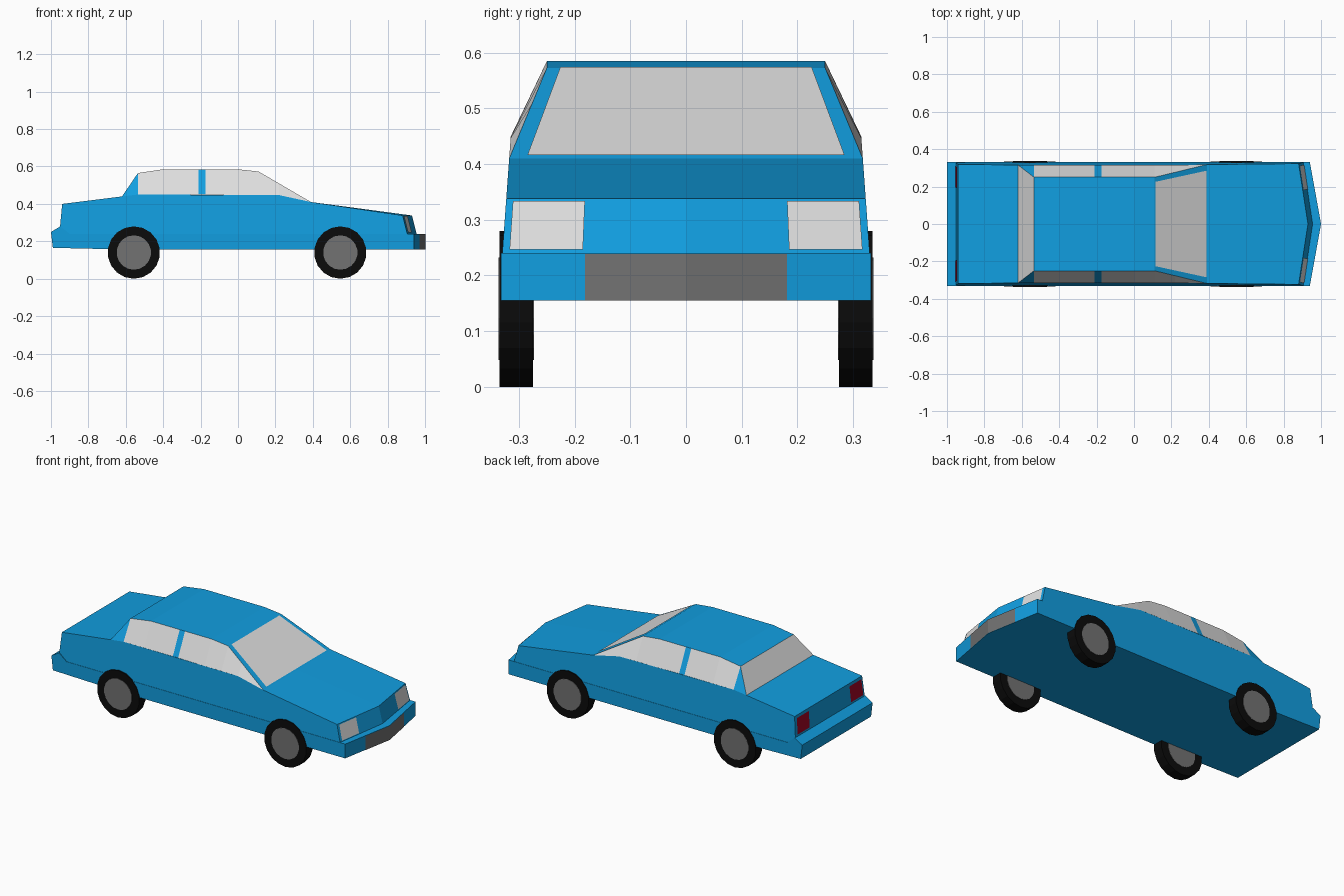
import bpy, bmesh, math
from mathutils import Vector

if "Cube" in bpy.data.objects:
    bpy.data.objects.remove(bpy.data.objects["Cube"])


def material(name, rgb):
    lin = [((c / 255 + 0.055) / 1.055) ** 2.4 if c > 10 else c / 255 / 12.92 for c in rgb]
    m = bpy.data.materials.new(name)
    m.diffuse_color = (*lin, 1)
    m.use_nodes = True
    m.node_tree.nodes["Principled BSDF"].inputs["Base Color"].default_value = m.diffuse_color
    return m


BLUE = material("blue paint", (17, 158, 224))
GLASS = material("pale glass", (222, 222, 222))
GREY = material("dark grey", (114, 114, 114))
BLACK = material("tyre black", (11, 11, 11))
RED = material("tail light red", (165, 4, 38))


def make(name, bm, *mats):
    me = bpy.data.meshes.new(name)
    bm.to_mesh(me)
    bm.free()
    for m in mats:
        me.materials.append(m)
    ob = bpy.data.objects.new(name, me)
    bpy.context.collection.objects.link(ob)
    return ob


def width(z):
    """Half width of the tapered upper body at height z."""
    return 0.33 - 0.0725 * (z - 0.24)


def profile_solid(name, pts, half):
    """Side profile (x, z, nose offset on the centre line) spanned across the car."""
    bm = bmesh.new()
    rows = [[bm.verts.new((x + (n if s == 0 else 0), s * half(z), z)) for s in (-1, 0, 1)]
            for x, z, n in pts]
    for a, b in zip(rows, rows[1:] + rows[:1]):
        for i in (0, 1):
            bm.faces.new((a[i], a[i + 1], b[i + 1], b[i]))
    for i in (0, 2):
        bm.faces.new([r[i] for r in rows])
    bmesh.ops.recalc_face_normals(bm, faces=bm.faces)
    return make(name, bm, BLUE)


def plate(name, mat, corners, u, v, lift=0.004):
    """Thin panel on part of a quad: u runs corner 0 to 1, v runs corner 0 to 3."""
    a, b, c, d = map(Vector, corners)
    n = (b - a).cross(d - a).normalized()
    if n.dot(a + c - Vector((0, 0, 0.6))) < 0:
        n = -n
    bm = bmesh.new()
    vs = []
    for s, t in ((u[0], v[0]), (u[1], v[0]), (u[1], v[1]), (u[0], v[1])):
        vs.append(bm.verts.new(a.lerp(b, s).lerp(d.lerp(c, s), t) + n * lift))
    f = bm.faces.new(vs)
    f.normal_update()
    if f.normal.dot(n) < 0:
        f.normal_flip()
    return make(name, bm, mat)


# Lower body with bumpers, then upper body with bonnet and boot
profile_solid("lower_body", [(-0.99, 0.165, 0), (-1.0, 0.25, 0), (-0.95, 0.28, 0),
                             (-0.90, 0.24, 0), (0.94, 0.24, 0.06), (0.94, 0.155, 0.06),
                             (-0.55, 0.155, 0)], lambda z: 0.332)
profile_solid("upper_body", [(-0.955, 0.24, 0), (-0.94, 0.40, 0), (-0.62, 0.44, 0),
                             (-0.535, 0.45, 0), (0.22, 0.447, 0), (0.39, 0.41, 0),
                             (0.88, 0.338, 0.05), (0.905, 0.24, 0.05)], width)

# Cabin: stations of x, belt z, roof z, roof half width
stations = [(-0.62, 0.44, 0.44, width(0.44)), (-0.535, 0.45, 0.565, 0.25),
            (-0.40, 0.45, 0.585, 0.25), (-0.21, 0.45, 0.585, 0.25),
            (-0.175, 0.45, 0.585, 0.25), (0.0, 0.448, 0.585, 0.25),
            (0.11, 0.448, 0.573, 0.25), (0.22, 0.447, 0.509, 0.2765),
            (0.39, 0.41, 0.41, width(0.41))]
bm = bmesh.new()
rows = [[bm.verts.new(p) for p in ((x, -width(b), b), (x, -w, r), (x, w, r), (x, width(b), b))]
        for x, b, r, w in stations]
for k, (a, b) in enumerate(zip(rows, rows[1:])):
    for i in range(4):
        j = (i + 1) % 4
        f = bm.faces.new((a[i], a[j], b[j], b[i]))
        side_glass = i in (0, 2) and k not in (0, 3)
        rear_glass = i == 1 and k == 0
        f.material_index = int(side_glass or rear_glass)
bmesh.ops.remove_doubles(bm, verts=bm.verts, dist=0.0005)
bmesh.ops.recalc_face_normals(bm, faces=bm.faces)
make("cabin", bm, BLUE, GLASS)

# Windscreen
wb = width(0.41)
plate("windscreen", GLASS, [(0.39, -wb, 0.41), (0.39, wb, 0.41), (0.11, 0.25, 0.573),
                            (0.11, -0.25, 0.573)], (0.05, 0.95), (0.02, 0.99))

# Lights and grille, mirrored
for s, tag in ((-1, "right"), (1, "left")):
    wt, wl = width(0.338), width(0.24)
    plate("headlight_" + tag, GLASS, [(0.955, 0, 0.24), (0.905, s * wl, 0.24),
          (0.88, s * wt, 0.338), (0.93, 0, 0.338)], (0.56, 0.96), (0.06, 0.95))
    plate("grille_" + tag, GREY, [(1.0, 0, 0.155), (0.94, s * 0.332, 0.155),
          (0.94, s * 0.332, 0.24), (1.0, 0, 0.24)], (0, 0.545), (0, 0.98), 0.002)
    plate("tail_light_" + tag, RED, [(-0.951, 0, 0.28), (-0.951, s * width(0.28), 0.28),
          (-0.94, s * width(0.4), 0.40), (-0.94, 0, 0.40)], (0.6, 0.95), (0.1, 0.88))


def disc(name, mat, x, y, radius, depth):
    bpy.ops.mesh.primitive_cylinder_add(vertices=18, radius=radius, depth=depth,
                                        location=(x, y, 0.14),
                                        rotation=(math.pi / 2, 0, 0))
    ob = bpy.context.object
    ob.name = name
    ob.data.materials.append(mat)


# Wheels with hubs showing on both faces
for x, end in ((-0.557, "rear"), (0.547, "front")):
    for s, tag in ((-1, "right"), (1, "left")):
        disc(f"tyre_{end}_{tag}", BLACK, x, s * 0.305, 0.14, 0.06)
        disc(f"hub_{end}_{tag}", GREY, x, s * 0.305, 0.092, 0.064)
